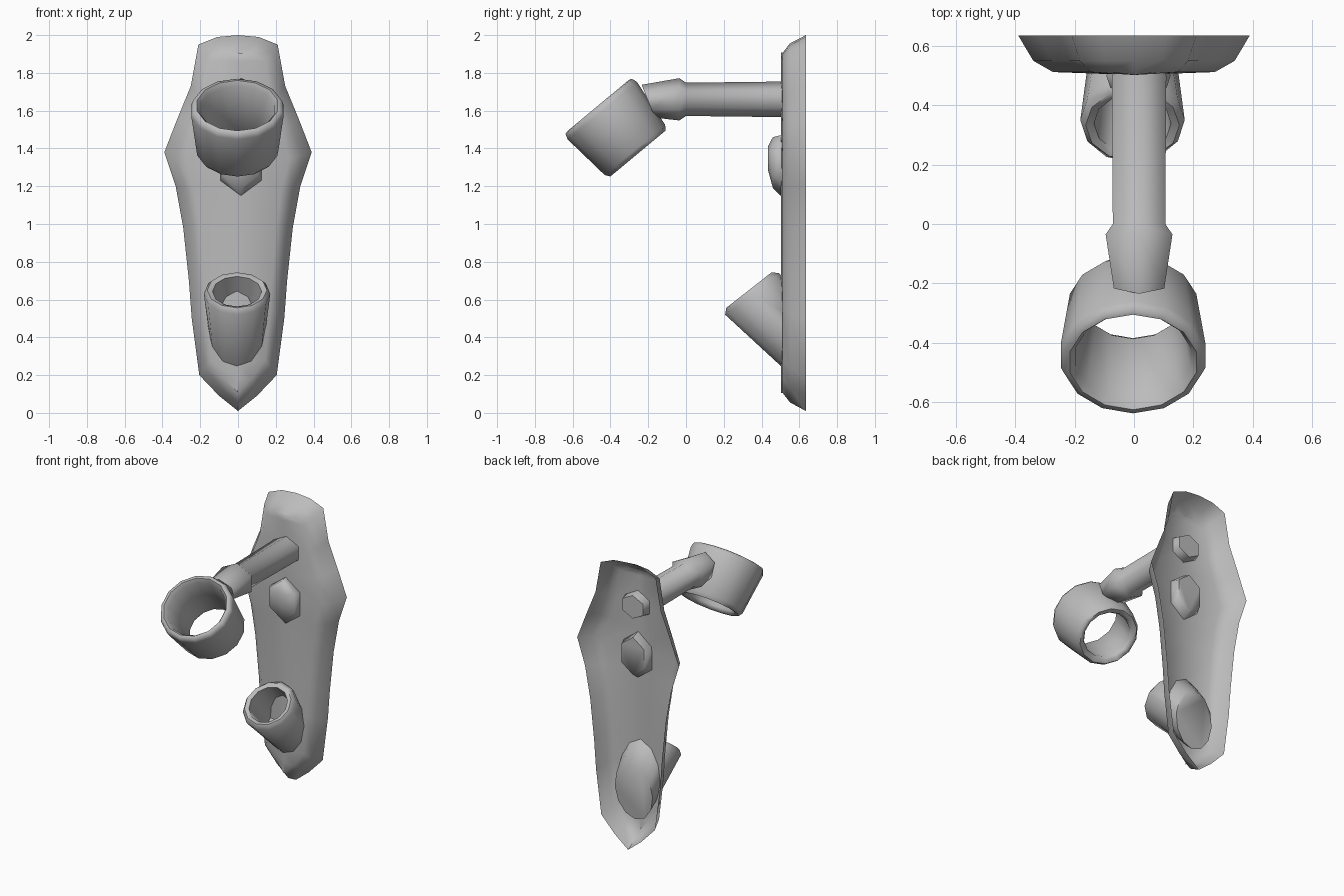
import bpy, bmesh, math

cube = bpy.data.objects.get("Cube")
if cube:
    bpy.data.objects.remove(cube, do_unlink=True)

grey = bpy.data.materials.new("plain_grey")
grey.use_nodes = True
grey.diffuse_color = (0.5, 0.5, 0.5, 1)
bsdf = next(n for n in grey.node_tree.nodes if n.type == "BSDF_PRINCIPLED")
bsdf.inputs["Base Color"].default_value = grey.diffuse_color


def finish(name, bm, angle):
    bmesh.ops.remove_doubles(bm, verts=bm.verts, dist=0.0005)
    bmesh.ops.recalc_face_normals(bm, faces=bm.faces)
    mesh = bpy.data.meshes.new(name)
    bm.to_mesh(mesh)
    bm.free()
    mesh.materials.append(grey)
    obj = bpy.data.objects.new(name, mesh)
    bpy.context.collection.objects.link(obj)
    bpy.ops.object.select_all(action="DESELECT")
    obj.select_set(True)
    bpy.context.view_layer.objects.active = obj
    bpy.ops.object.shade_smooth_by_angle(angle=math.radians(angle))
    return obj


def loft(name, rings, sides, x=0.0, cyclic=False, angle=50):
    """Skin elliptical rings given as (y, z, half_y, half_z, half_x)."""
    bm = bmesh.new()
    loops = []
    for y, z, hy, hz, hx in rings:
        turns = [2 * math.pi * i / sides for i in range(sides)]
        loops.append([bm.verts.new((x + hx * math.sin(a), y + hy * math.cos(a),
                                    z + hz * math.cos(a))) for a in turns])
    pairs = list(zip(loops, loops[1:]))
    if cyclic:
        pairs.append((loops[-1], loops[0]))
    else:
        bm.faces.new(loops[0])
        bm.faces.new(loops[-1])
    for low, high in pairs:
        for i in range(sides):
            j = (i + 1) % sides
            bm.faces.new((low[i], low[j], high[j], high[i]))
    return finish(name, bm, angle)


# Wall plate: open-backed shell with bevelled border, swept across its half outline
outline = [(0, 2.0), (0.11, 1.99), (0.21, 1.95), (0.25, 1.73), (0.32, 1.56), (0.39, 1.38),
           (0.33, 1.2), (0.29, 0.98), (0.26, 0.7), (0.245, 0.5), (0.205, 0.2),
           (0.1, 0.09), (0, 0.01)]
half = [(1, 1, 0.635), (0.87, 0.955, 0.55), (0.7, 0.905, 0.512)]
columns = ([(-w, k, y) for w, k, y in half] + [(0, 0.905, 0.502)] + half[::-1])
middle = 1.02
bm = bmesh.new()
grid = [[bm.verts.new((px * w, y, middle + (pz - middle) * k)) for w, k, y in columns]
        for px, pz in outline]
for upper, lower in zip(grid, grid[1:]):
    for i in range(len(columns) - 1):
        bm.faces.new((upper[i], lower[i], lower[i + 1], upper[i + 1]))
finish("wall_plate", bm, 60)

# Arm with a collar that runs into the large holder
loft("arm", [(0.56, 1.66, 0, 0.08, 0.09), (0.5, 1.66, 0, 0.094, 0.106),
             (0, 1.66, 0, 0.088, 0.102), (-0.035, 1.66, 0, 0.112, 0.13),
             (-0.2, 1.65, -0.035, 0.087, 0.098)], 6, x=0.017, angle=65)

# Large tilted ring holder, open at both ends
profile = [(-0.16, 0.165), (-0.165, 0.19), (-0.14, 0.208), (0.13, 0.238), (0.16, 0.228),
           (0.165, 0.208), (0.14, 0.19), (-0.14, 0.152)]
loft("large_holder", [(-0.36 - 0.64 * t, 1.5 + 0.77 * t, 0.77 * r, 0.64 * r, 1.05 * r)
                      for t, r in profile], 14, x=-0.003, cyclic=True, angle=65)

# Small tilted cup with a floor, its base reaching through the plate
loft("small_cup", [(0.58, 0.395, 0.02, 0.2, 0.145), (0.35, 0.63, 0.143, 0.11, 0.176),
                   (0.333, 0.65, 0.12, 0.094, 0.158), (0.338, 0.643, 0.1, 0.08, 0.13),
                   (0.5, 0.45, 0.08, 0.1, 0.105)], 12, x=-0.005, angle=65)

# Faceted boss below the arm
loft("boss", [(0.56, 1.32, 0, 0.13, 0.1), (0.5, 1.31, 0, 0.16, 0.125),
              (0.46, 1.325, 0, 0.135, 0.11), (0.433, 1.35, 0, 0.06, 0.05)],
     6, x=0.015, angle=65)
